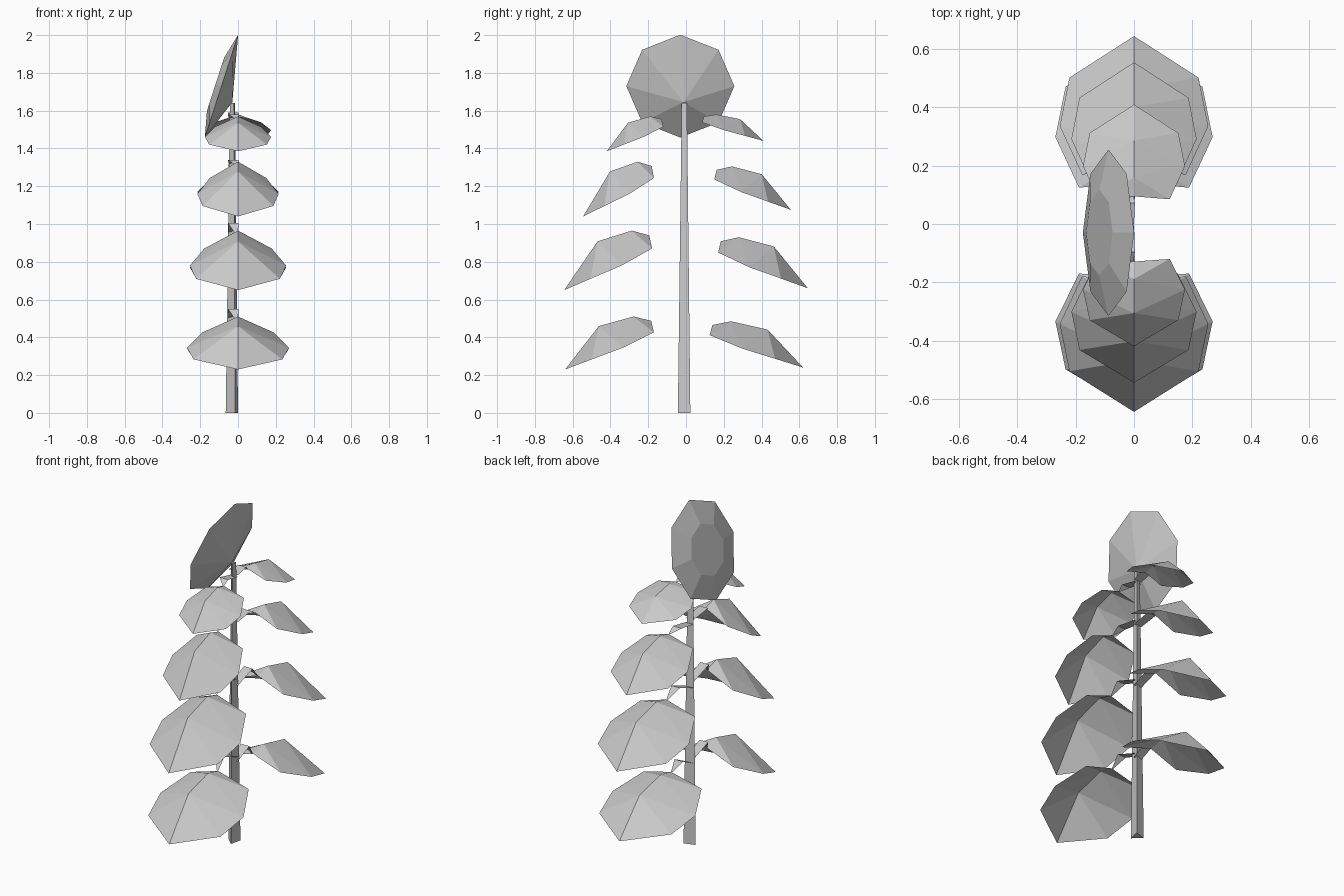
import bpy
from math import sin, cos, pi
from mathutils import Vector

if "Cube" in bpy.data.objects:
    bpy.data.objects.remove(bpy.data.objects["Cube"])


def make(name, verts, faces):
    mesh = bpy.data.meshes.new(name)
    mesh.from_pydata(verts, [], faces)
    mesh.update()
    obj = bpy.data.objects.new(name, mesh)
    bpy.context.collection.objects.link(obj)
    return obj


# Stem: tapered three-sided prism
base = [(-0.015, -0.043), (0.0, 0.023), (-0.065, 0.003)]
cx, cy = -0.027, -0.008
top = [(cx + (x - cx) * 0.42, cy + (y - cy) * 0.42) for x, y in base]
make("stem", [(x, y, 0) for x, y in base] + [(x, y, 1.64) for x, y in top],
     [(2, 1, 0), (3, 4, 5)] + [(i, (i + 1) % 3, 3 + (i + 1) % 3, 3 + i) for i in range(3)])

# Flower head: tilted octagonal disc, raised flat centre, pointed back
centre = Vector((-0.0875, -0.03, 1.73))
up = Vector((0.308, 0, 0.951))
side = Vector((0, 1, 0))
out = Vector((-0.951, 0, 0.308))


def ring(radius, offset):
    return [centre + out * offset + (up * cos(i * pi / 4) + side * sin(i * pi / 4)) * radius
            for i in range(8)]


verts = ring(0.286, 0) + ring(0.148, 0.033) + [Vector((-0.03, -0.012, 1.645))]
faces = [tuple(reversed(range(8, 16)))]
for i in range(8):
    j = (i + 1) % 8
    faces += [(j, i, 8 + i, 8 + j), (i, j, 16)]
make("flower_head", verts, faces)

# Leaf template: (half width, distance along, height), ridge then right edge
RIDGE = [(0, 0.03, 0.92), (0, 0.23, 1), (0, 0.62, 0.82), (0, 1, 0)]
EDGE = [(0.7, 0, 0.7), (1, 0.35, 0.41), (0.87, 0.70, 0.19)]


def leaf(name, y0, y1, z_tip, z_top, w):
    pts = RIDGE + EDGE + [(-a, b, c) for a, b, c in EDGE]
    verts = [(a * w, y0 + b * (y1 - y0), z_tip + c * (z_top - z_tip)) for a, b, c in pts]
    faces = []
    for e in (4, 7):
        f = [(0, e, 1), (1, e, e + 1), (1, e + 1, 2), (2, e + 1, e + 2), (2, e + 2, 3)]
        flip = (e == 7) != (y1 < 0)
        faces += [t if not flip else t[::-1] for t in f]
    make(name, verts, faces)


# Leaf stalk: thin bent strip from stem to leaf
def stalk(name, y0, y1, z_leaf, z_kink, z_stem):
    s = 1 if y1 > 0 else -1
    yk = s * 0.03 + (y1 - s * 0.03) * 0.66
    rows = [(0, z_stem, 0.025), (yk, z_kink, 0.028), (y1, z_leaf, 0.004)]
    verts = []
    for y, z, h in rows:
        m = -0.025 if h > 0.01 else -0.005
        verts += [(m - h, y, z), (m + h, y, z)]
    make(name, verts, [(0, 1, 3, 2), (2, 3, 5, 4)])


# base y, tip y, tip z, top z, half width
LEAVES = [
    (0.125, 0.62, 0.24, 0.485, 0.27), (-0.17, -0.64, 0.23, 0.51, 0.27),
    (0.17, 0.645, 0.66, 0.93, 0.255), (-0.18, -0.645, 0.65, 0.965, 0.255),
    (0.15, 0.555, 1.075, 1.305, 0.215), (-0.17, -0.545, 1.04, 1.33, 0.215),
    (0.085, 0.41, 1.44, 1.58, 0.175), (-0.12, -0.42, 1.385, 1.57, 0.175),
]
for n, (y0, y1, zt, zr, w) in enumerate(LEAVES):
    leaf(f"leaf_{n}", y0, y1, zt, zr, w)
    k = 0.04 if n < 4 else 0.01
    z_leaf = zt + 0.92 * (zr - zt)
    stalk(f"leaf_stalk_{n}", y0, y0 + 0.03 * (y1 - y0), z_leaf, zr + k, zr - 0.01)
